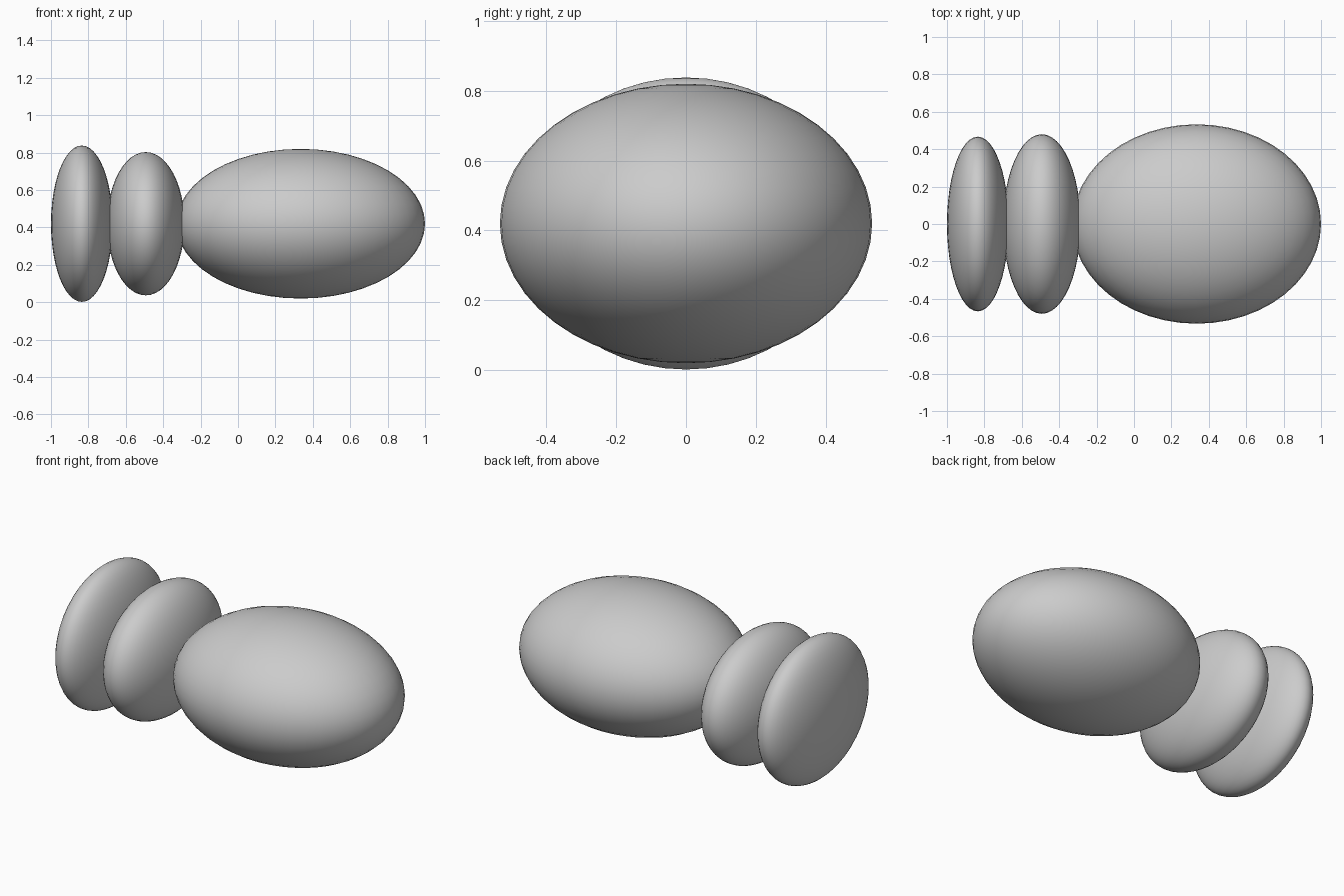
import bpy

# Remove the default cube
cube = bpy.data.objects.get("Cube")
if cube:
    bpy.data.objects.remove(cube, do_unlink=True)

# Single plain grey
GREY = (0.6, 0.6, 0.6, 1.0)
grey = bpy.data.materials.new("plain grey")
grey.use_nodes = True
grey.diffuse_color = GREY
grey.node_tree.nodes["Principled BSDF"].inputs["Base Color"].default_value = GREY

MID_Z = 0.42


def ellipsoid(name, x, radii):
    """Smooth ellipsoid centred on the long axis of the model."""
    bpy.ops.mesh.primitive_uv_sphere_add(
        segments=48, ring_count=24, radius=1, location=(x, 0, MID_Z))
    obj = bpy.context.object
    obj.name = name
    obj.scale = radii
    bpy.ops.object.transform_apply(location=False, rotation=False, scale=True)
    obj.data.materials.append(grey)
    bpy.ops.object.shade_smooth()
    return obj


# Two flattened discs at one end, large rounded body at the other
ellipsoid("end_disc", -0.835, (0.165, 0.467, 0.418))
ellipsoid("middle_disc", -0.493, (0.207, 0.480, 0.383))
ellipsoid("main_body", 0.335, (0.665, 0.533, 0.400))
